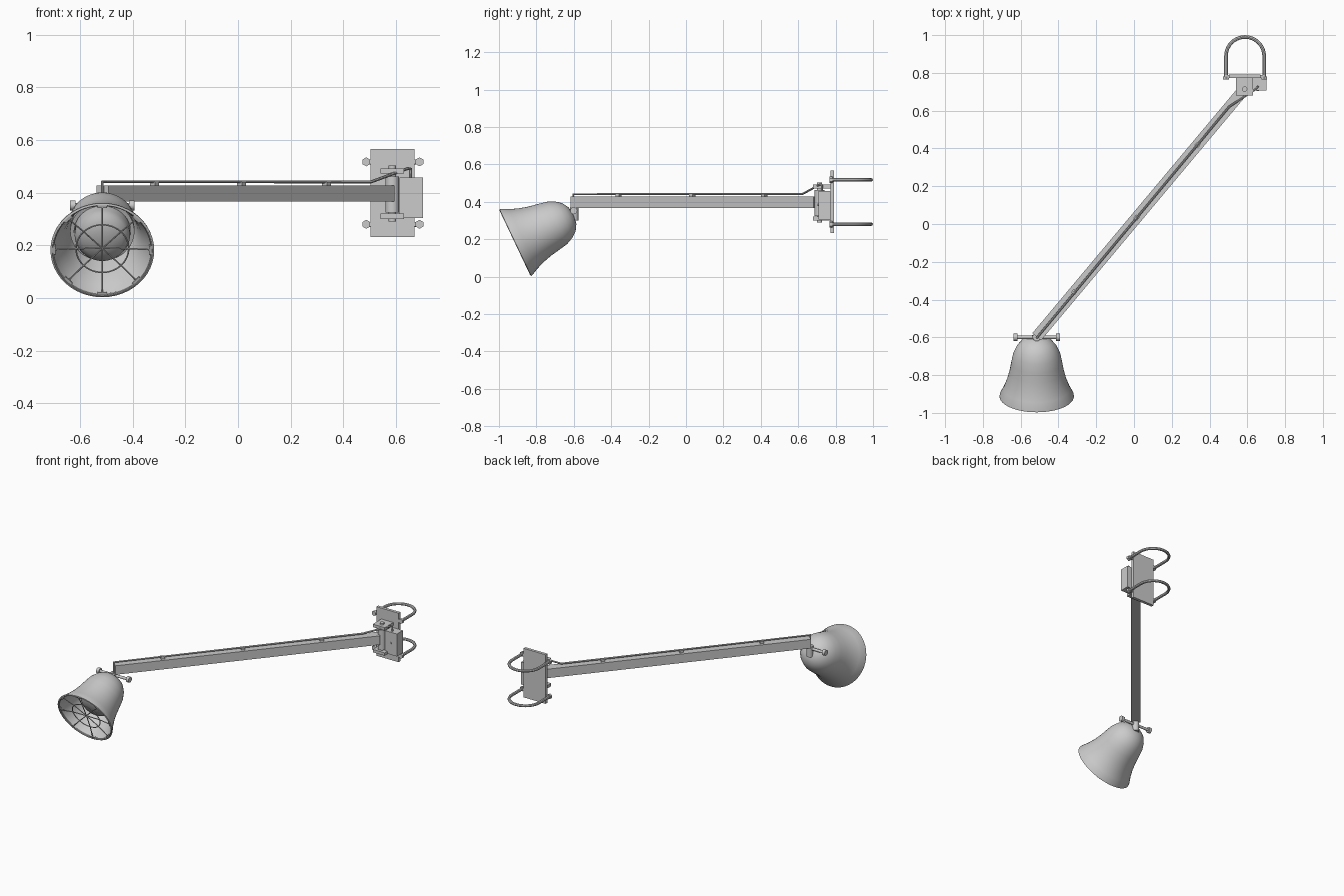
import bpy, bmesh, math
from mathutils import Vector, Matrix

if "Cube" in bpy.data.objects:
    bpy.data.objects.remove(bpy.data.objects["Cube"])


def material(name, v):
    m = bpy.data.materials.new(name)
    m.diffuse_color = (v, v, v, 1)
    m.use_nodes = True
    m.node_tree.nodes["Principled BSDF"].inputs["Base Color"].default_value = m.diffuse_color
    return m


GREY = material("painted_grey_metal", 0.6)
GLASS = material("lamp_glass_grey", 0.5)


def finish(name, bm, mat=GREY, matrix=None, smooth=True):
    bmesh.ops.recalc_face_normals(bm, faces=bm.faces)
    me = bpy.data.meshes.new(name)
    bm.to_mesh(me)
    bm.free()
    ob = bpy.data.objects.new(name, me)
    bpy.context.collection.objects.link(ob)
    me.materials.append(mat)
    if matrix:
        me.transform(matrix)
    if smooth:
        bpy.ops.object.select_all(action='DESELECT')
        ob.select_set(True)
        bpy.context.view_layer.objects.active = ob
        bpy.ops.object.shade_smooth_by_angle(angle=math.radians(35))
    return ob


def box(name, lo, hi, matrix=None):
    bm = bmesh.new()
    lo, hi = Vector(lo), Vector(hi)
    bmesh.ops.create_cube(bm, size=1)
    for v in bm.verts:
        v.co = (lo + hi) / 2 + v.co * (hi - lo)
    return finish(name, bm, GREY, matrix, False)


def rod(name, a, b, r, sides=16, matrix=None):
    a, b = Vector(a), Vector(b)
    d = b - a
    bm = bmesh.new()
    bmesh.ops.create_cone(bm, cap_ends=True, segments=sides, radius1=r, radius2=r, depth=d.length)
    m = Matrix.Translation((a + b) / 2) @ d.to_track_quat('Z', 'Y').to_matrix().to_4x4()
    return finish(name, bm, GREY, matrix @ m if matrix else m)


def tube(name, pts, r, closed=False, matrix=None):
    cu = bpy.data.curves.new(name, 'CURVE')
    cu.dimensions = '3D'
    cu.bevel_depth, cu.bevel_resolution, cu.use_fill_caps = r, 2, True
    sp = cu.splines.new('POLY')
    sp.points.add(len(pts) - 1)
    for p, c in zip(sp.points, pts):
        p.co = (*c, 1)
    sp.use_cyclic_u = closed
    tmp = bpy.data.objects.new(name, cu)
    bpy.context.collection.objects.link(tmp)
    bm = bmesh.new()
    me = bpy.data.meshes.new_from_object(tmp)
    bm.from_mesh(me)
    bpy.data.objects.remove(tmp)
    return finish(name, bm, GREY, matrix)


def lathe(name, profile, mat, matrix, steps=48):
    bm = bmesh.new()
    vs = [bm.verts.new((r, 0, t)) for r, t in profile]
    es = [bm.edges.new(p) for p in zip(vs, vs[1:])]
    bmesh.ops.spin(bm, geom=vs + es, axis=(0, 0, 1), cent=(0, 0, 0),
                   angle=2 * math.pi, steps=steps, use_duplicate=False)
    bmesh.ops.remove_doubles(bm, verts=bm.verts, dist=0.0003)
    return finish(name, bm, mat, matrix)


def circle(r, t, n=48):
    return [(r * math.cos(2 * math.pi * i / n), r * math.sin(2 * math.pi * i / n), t) for i in range(n)]


# Lamp frame: local z runs from the rim back along the tilted lamp axis
LAMP = Matrix(((1, 0, 0, -0.515), (0, 0.429, 0.904, -0.915), (0, -0.904, 0.429, 0.18), (0, 0, 0, 1)))

# Bell shade with a thin wall
outer = [(0.190, 0.0), (0.197, 0.003), (0.196, 0.010), (0.176, 0.05), (0.157, 0.10), (0.144, 0.15),
         (0.135, 0.20), (0.125, 0.25), (0.107, 0.29), (0.083, 0.32), (0.050, 0.34), (0.0, 0.35)]
inner = [(max(r - 0.007, 0), t - 0.006) for r, t in reversed(outer[2:])]
lathe("shade", outer + inner + [outer[0]], GREY, LAMP)

# Glass jar inside the shade, with its holder ring
lathe("glass_jar", [(0, 0.08), (0.04, 0.084), (0.075, 0.095), (0.097, 0.113), (0.105, 0.135),
                    (0.105, 0.27)], GLASS, LAMP)
lathe("glass_holder", [(0.107, 0.17), (0.122, 0.17), (0.122, 0.19), (0.107, 0.19), (0.107, 0.17)], GREY, LAMP)

# Wire guard: two rings, eight ribs and rim clips
tube("guard_outer_ring", circle(0.188, 0.008), 0.004, True, LAMP)
tube("guard_inner_ring", circle(0.10, 0.018), 0.003, True, LAMP)
for i in range(8):
    turn = LAMP @ Matrix.Rotation(i * math.pi / 4, 4, 'Z')
    tube(f"guard_rib_{i}", [(0.188, 0, 0.008), (0.10, 0, 0.018), (0, 0, 0.02)], 0.003, False, turn)
    box(f"guard_clip_{i}", (0.178, -0.018, 0.004), (0.191, 0.018, 0.014), turn)

# Square arm, its frame running from the lamp end to the pole hinge
start, end = Vector((-0.515, -0.597, 0)), Vector((0.572, 0.70, 0))
along = end - start
ARM = Matrix.Translation(start) @ Matrix.Rotation(math.atan2(along.y, along.x), 4, 'Z')
box("arm", (0, -0.03, 0.366), (along.length, 0.03, 0.427), ARM)

# Cable on top of the arm with three clips
tube("cable", [(-0.515, -0.603, 0.34), (-0.515, -0.603, 0.441), (0.505, 0.622, 0.441),
               (0.645, 0.715, 0.492), (0.655, 0.727, 0.49), (0.655, 0.727, 0.45)], 0.006)
for i, x in enumerate((-0.317, 0.013, 0.336)):
    d = (x - start.x) / along.x * along.length
    box(f"cable_clip_{i}", (d - 0.012, -0.012, 0.425), (d + 0.012, 0.012, 0.441), ARM)

# Lamp mounting: stem, crossbar and end knobs
rod("lamp_stem", (-0.515, -0.598, 0.30), (-0.515, -0.598, 0.37), 0.022)
rod("lamp_crossbar", (-0.63, -0.6, 0.352), (-0.40, -0.6, 0.352), 0.009)
for side in (-1, 1):
    x = -0.515 + side * 0.112
    rod(f"crossbar_knob_{side}", (x - 0.01, -0.6, 0.352), (x + 0.01, -0.6, 0.352), 0.019, 12)

# Pole plate, hinge lugs, hinge barrel and pin
box("pole_plate", (0.503, 0.772, 0.232), (0.67, 0.792, 0.566))
for i, z in enumerate((0.30, 0.472)):
    box(f"hinge_lug_{i}", (0.54, 0.68, z), (0.63, 0.773, z + 0.02))
rod("hinge_barrel", (0.586, 0.714, 0.325), (0.586, 0.714, 0.462), 0.026, 24)
rod("hinge_pin", (0.586, 0.714, 0.29), (0.586, 0.714, 0.503), 0.014)

# Junction box with a front screw
box("junction_box", (0.613, 0.708, 0.304), (0.702, 0.773, 0.457))
rod("box_screw", (0.655, 0.703, 0.384), (0.655, 0.709, 0.384), 0.007, 10)

# Two U-bolts gripping the pole, with nuts and plate ears
for j, z in enumerate((0.28, 0.517)):
    cx, cy, R = 0.588, 0.889, 0.101
    arc = [(cx + R * math.cos(math.pi * i / 20), cy + R * math.sin(math.pi * i / 20), z) for i in range(21)]
    tube(f"u_bolt_{j}", [(cx + R, 0.775, z)] + arc + [(cx - R, 0.775, z)], 0.0095)
    for side in (-1, 1):
        x = cx + side * R
        rod(f"u_bolt_nut_{j}_{side}", (x, 0.766, z), (x, 0.782, z), 0.017, 6)
        inn = cx + side * 0.075
        box(f"plate_ear_{j}_{side}", (min(x, inn), 0.774, z - 0.009), (max(x, inn), 0.788, z + 0.009))
